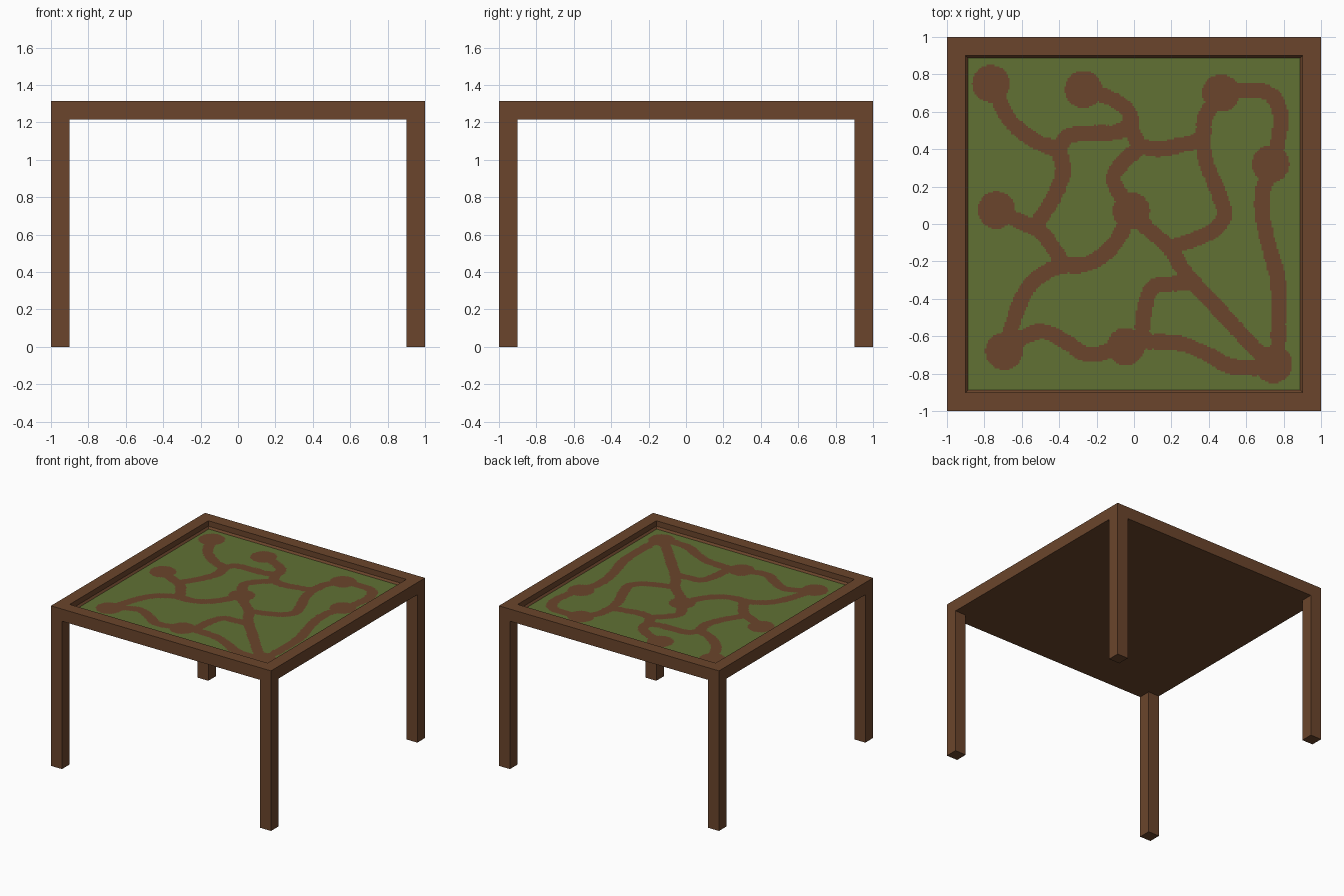
import bpy, bmesh, math, random
from mathutils import Vector

if "Cube" in bpy.data.objects:
    bpy.data.objects.remove(bpy.data.objects["Cube"])

random.seed(3)


def material(name, rgb):
    m = bpy.data.materials.new(name)
    m.diffuse_color = (*rgb, 1)
    m.use_nodes = True
    m.node_tree.nodes["Principled BSDF"].inputs["Base Color"].default_value = m.diffuse_color
    return m


BROWN = material("brown wood", (0.147, 0.060, 0.025))
GREEN = material("grass green", (0.119, 0.165, 0.034))


def make_object(name, bm, mats):
    me = bpy.data.meshes.new(name)
    bm.to_mesh(me)
    bm.free()
    for m in mats:
        me.materials.append(m)
    ob = bpy.data.objects.new(name, me)
    bpy.context.collection.objects.link(ob)
    return ob


TOP, UNDER, FIELD_Z, FIELD = 1.315, 1.215, 1.255, 0.887

# Table frame: square rings from the field edge, over the rim, to the underside
bm = bmesh.new()
rings = []
for h, z in [(FIELD, FIELD_Z), (0.9, 1.27), (0.9, TOP), (1, TOP), (1, UNDER)]:
    rings.append([bm.verts.new((sx * h, sy * h, z))
                  for sx, sy in ((-1, -1), (1, -1), (1, 1), (-1, 1))])
for a, b in zip(rings, rings[1:]):
    for i in range(4):
        j = (i + 1) % 4
        bm.faces.new((a[j], a[i], b[i], b[j]))
bm.faces.new(rings[-1][::-1])
make_object("table_frame", bm, [BROWN])

# Four square legs flush with the frame corners
for sx, side in ((-1, "left"), (1, "right")):
    for sy, end in ((-1, "front"), (1, "back")):
        bm = bmesh.new()
        bmesh.ops.create_cube(bm, size=1)
        for v in bm.verts:
            v.co = (sx * 0.95 + v.co.x * 0.1, sy * 0.95 + v.co.y * 0.1,
                    (v.co.z + 0.5) * UNDER)
        make_object(f"{end}_{side}_leg", bm, [BROWN])

# Trails are stamped onto a grid of cells
N = 200
CELL = 2 * FIELD / N
trail = set()


def stamp(x, y, r):
    ci, cj = int((x + FIELD) / CELL), int((y + FIELD) / CELL)
    k = int(r / CELL) + 2
    for i in range(ci - k, ci + k + 1):
        for j in range(cj - k, cj + k + 1):
            px, py = (i + 0.5) * CELL - FIELD, (j + 0.5) * CELL - FIELD
            if (px - x) ** 2 + (py - y) ** 2 < r * r:
                trail.add((i, j))


def path(*pts):
    """Smooth trail through the points (Catmull-Rom)."""
    p = [Vector(q) for q in pts]
    p = [2 * p[0] - p[1]] + p + [2 * p[-1] - p[-2]]
    for a, b, c, d in zip(p, p[1:], p[2:], p[3:]):
        for s in range(20):
            t = s / 20
            q = 0.5 * (2 * b + (c - a) * t + (2 * a - 5 * b + 4 * c - d) * t * t
                       + (3 * b - a - 3 * c + d) * t ** 3)
            stamp(q.x, q.y, 0.04 + random.uniform(-0.004, 0.003))


# Round clearings
for x, y in [(-.765, .75), (-.27, .72), (.465, .70), (.73, .32), (-.015, .07),
             (-.735, .075), (-.695, -.68), (-.045, -.655), (.745, -.75)]:
    stamp(x, y, 0.1)

# Upper left trails
path((-.74, .70), (-.66, .55), (-.53, .445), (-.41, .39), (-.38, .28),
     (-.42, .16), (-.48, .06), (-.53, -.01))
path((-.41, .39), (-.35, .47), (-.22, .485), (-.10, .49), (-.02, .53))
path((-.27, .72), (-.12, .67), (-.03, .60), (-.01, .50), (.02, .41),
     (-.05, .34), (-.11, .25), (-.07, .15), (-.03, .07))
# Upper right trails
path((.02, .42), (.12, .40), (.24, .42), (.36, .46), (.38, .57), (.46, .70))
path((.36, .46), (.39, .32), (.45, .17), (.485, .05), (.43, -.03),
     (.33, -.08), (.19, -.125))
path((.465, .70), (.60, .715), (.72, .70), (.775, .62), (.78, .50), (.74, .32),
     (.69, .18), (.69, .03), (.73, -.15), (.77, -.30), (.775, -.50), (.77, -.75))
# Trails through the centre
path((-.015, .05), (.08, -.03), (.19, -.13), (.28, -.27), (.40, -.40),
     (.53, -.54), (.65, -.67), (.745, -.75))
path((-.03, .05), (-.08, -.07), (-.17, -.17), (-.28, -.22), (-.40, -.225),
     (-.53, -.30), (-.60, -.40), (-.645, -.52), (-.695, -.68))
path((-.74, .077), (-.60, .01), (-.50, -.04), (-.43, -.13), (-.37, -.23))
# Lower trails
path((-.695, -.68), (-.60, -.61), (-.49, -.575), (-.38, -.62), (-.27, -.69),
     (-.17, -.69), (-.045, -.64), (.10, -.63), (.25, -.64), (.40, -.70),
     (.50, -.755), (.62, -.77), (.745, -.76))
path((.32, -.31), (.20, -.32), (.10, -.34), (.06, -.44), (.04, -.60))

# Map field: grid coloured by the stamped cells
bm = bmesh.new()
bmesh.ops.create_grid(bm, x_segments=N, y_segments=N, size=FIELD)
for f in bm.faces:
    c = f.calc_center_median()
    cell = (int((c.x + FIELD) / CELL), int((c.y + FIELD) / CELL))
    f.material_index = 1 if cell in trail else 0
field = make_object("map_field", bm, [GREEN, BROWN])
field.location.z = FIELD_Z
